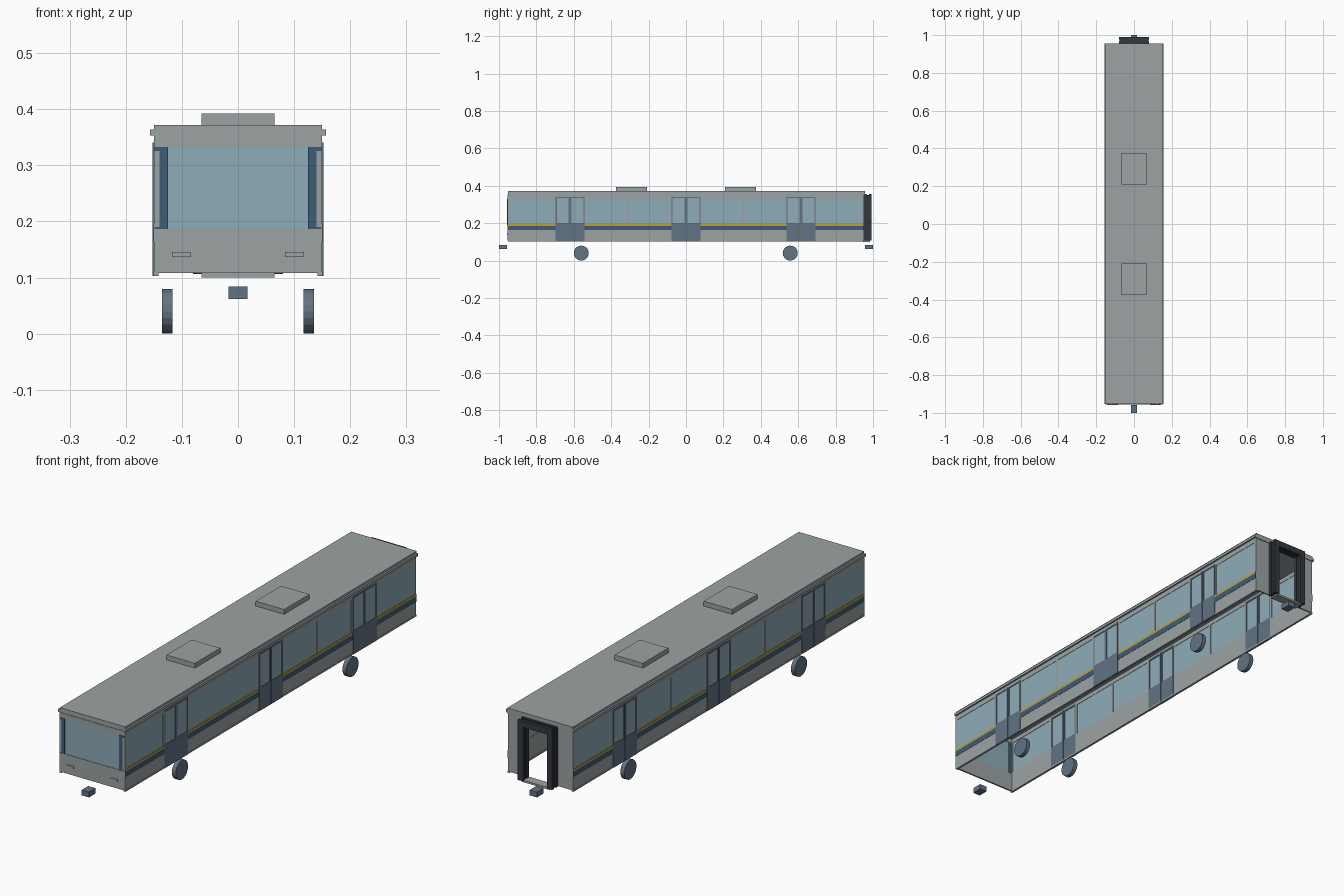
import bpy, bmesh, math


def mat(name, r, g, b):
    m = bpy.data.materials.new(name)
    lin = [((c / 255 + 0.055) / 1.055) ** 2.4 for c in (r, g, b)]
    m.diffuse_color = (*lin, 1)
    return m


GREY = mat("body grey", 156, 163, 164)
GLASS = mat("window glass", 142, 172, 184)
SLATE = mat("slate", 98, 115, 131)
NAVY = mat("navy", 62, 92, 118)
YELLOW = mat("yellow stripe", 196, 156, 48)
DARK = mat("gangway rubber", 52, 56, 63)


def boxes(name, material, spans):
    """One object from boxes given as (x0, x1, y0, y1, z0, z1)."""
    bm = bmesh.new()
    for x0, x1, y0, y1, z0, z1 in spans:
        vs = bmesh.ops.create_cube(bm, size=1)["verts"]
        for v in vs:
            v.co = ((x0 + x1) / 2 + v.co.x * (x1 - x0),
                    (y0 + y1) / 2 + v.co.y * (y1 - y0),
                    (z0 + z1) / 2 + v.co.z * (z1 - z0))
    me = bpy.data.meshes.new(name)
    bm.to_mesh(me)
    bm.free()
    me.materials.append(material)
    ob = bpy.data.objects.new(name, me)
    bpy.context.collection.objects.link(ob)
    return ob


def both(spans):
    """Repeat boxes mirrored across x = 0."""
    return spans + [(-s[1], -s[0], *s[2:]) for s in spans]


Y0, Y1 = -0.953, 0.953
DOORS = [-0.62, 0.0, 0.615]
HALF = 0.077

# Side walls: lower panel, top strip and narrow window posts
side = [(0.145, 0.150, Y0, Y1, 0.108, 0.196), (0.145, 0.150, Y0, Y1, 0.332, 0.353),
        (0.142, 0.151, Y0, Y1, 0.103, 0.110)]
posts = [Y0 + 0.005, -0.31, 0.308, Y1 - 0.005]
for d in DOORS:
    posts += [d - HALF - 0.004, d + HALF + 0.004]
side += [(0.145, 0.150, y - 0.005, y + 0.005, 0.19, 0.34) for y in posts]
boxes("side_walls", GREY, both(side))
boxes("side_windows", GLASS, both([(0.1465, 0.1485, Y0 + 0.002, Y1 - 0.002, 0.193, 0.336)]))

# Painted stripes on the outside
boxes("navy_stripe", NAVY, both([(0.1495, 0.1510, Y0, Y1, 0.163, 0.186)]))
boxes("yellow_stripe", YELLOW, both([(0.1495, 0.1510, Y0, Y1, 0.186, 0.195)]))

# Double doors: solid lower leaves with framed glass above
frames, panes = [], []
for d in DOORS:
    for s in (-1, 1):
        a, b = sorted((d + s * 0.001, d + s * HALF))
        frames += [(0.143, 0.152, a, b, 0.103, 0.200),
                   (0.143, 0.152, a, b, 0.334, 0.341),
                   (0.143, 0.152, a, a + 0.006, 0.200, 0.334),
                   (0.143, 0.152, b - 0.006, b, 0.200, 0.334)]
        panes.append((0.146, 0.150, a + 0.006, b - 0.006, 0.200, 0.334))
boxes("doors", SLATE, both(frames))
boxes("door_windows", GLASS, both(panes))

# Front end
boxes("front_panel", GREY, [(-0.150, 0.150, Y0 - 0.002, Y0 + 0.005, 0.108, 0.187),
                            (-0.150, 0.150, Y0 - 0.002, Y0 + 0.005, 0.333, 0.353)]
      + both([(0.139, 0.150, Y0 - 0.002, Y0 + 0.005, 0.187, 0.333)]))
boxes("windscreen", GLASS, [(-0.126, 0.126, Y0, Y0 + 0.003, 0.187, 0.333)])
boxes("windscreen_pillars", NAVY, both([(0.125, 0.140, Y0 - 0.004, Y0 + 0.004, 0.187, 0.333),
                                        (0.140, 0.149, Y0 - 0.003, Y0, 0.187, 0.190),
                                        (0.140, 0.149, Y0 - 0.003, Y0, 0.326, 0.333)]))
boxes("front_lamp_housings", GREY, both([(0.084, 0.118, Y0 - 0.005, Y0, 0.137, 0.146)]))

# Rear end with an open gangway doorway
boxes("rear_wall", GREY, both([(0.058, 0.150, Y1 - 0.006, Y1, 0.108, 0.353)])
      + [(-0.06, 0.06, Y1 - 0.006, Y1, 0.333, 0.353)])
boxes("gangway_sill", GREY, [(-0.065, 0.065, Y1 - 0.006, 0.985, 0.100, 0.108)])
ribs = []
for i in range(3):
    y, g = Y1 + i * 0.0125, 0.004 * (i % 2)
    ribs += both([(0.055 + g, 0.080 - g, y, y + 0.0125, 0.106, 0.355 - g)])
    ribs.append((-0.06, 0.06, y, y + 0.0125, 0.330 + g, 0.355 - g))
boxes("gangway_bellows", DARK, ribs)

# Roof, gutters and rooftop units
boxes("roof", GREY, [(-0.150, 0.150, Y0, Y1 + 0.003, 0.350, 0.372)])
boxes("roof_gutters", GREY, both([(0.148, 0.157, Y0, Y1 + 0.003, 0.353, 0.364)]))
boxes("rooftop_units", GREY, [(-0.065, 0.065, y - 0.083, y + 0.083, 0.370, 0.392)
                              for y in (-0.292, 0.292)])

# Couplers
boxes("couplers", SLATE, [(-0.017, 0.017, -1.0, -0.957, 0.062, 0.084),
                          (-0.017, 0.017, 0.957, 1.0, 0.062, 0.084)])

# Wheels
for y in (-0.56, 0.557):
    for x in (-0.126, 0.126):
        bpy.ops.mesh.primitive_cylinder_add(vertices=20, radius=0.040, depth=0.018,
                                            location=(x, y, 0.040),
                                            rotation=(0, math.pi / 2, 0))
        wheel = bpy.context.object
        wheel.name = "wheel"
        wheel.data.materials.append(SLATE)
